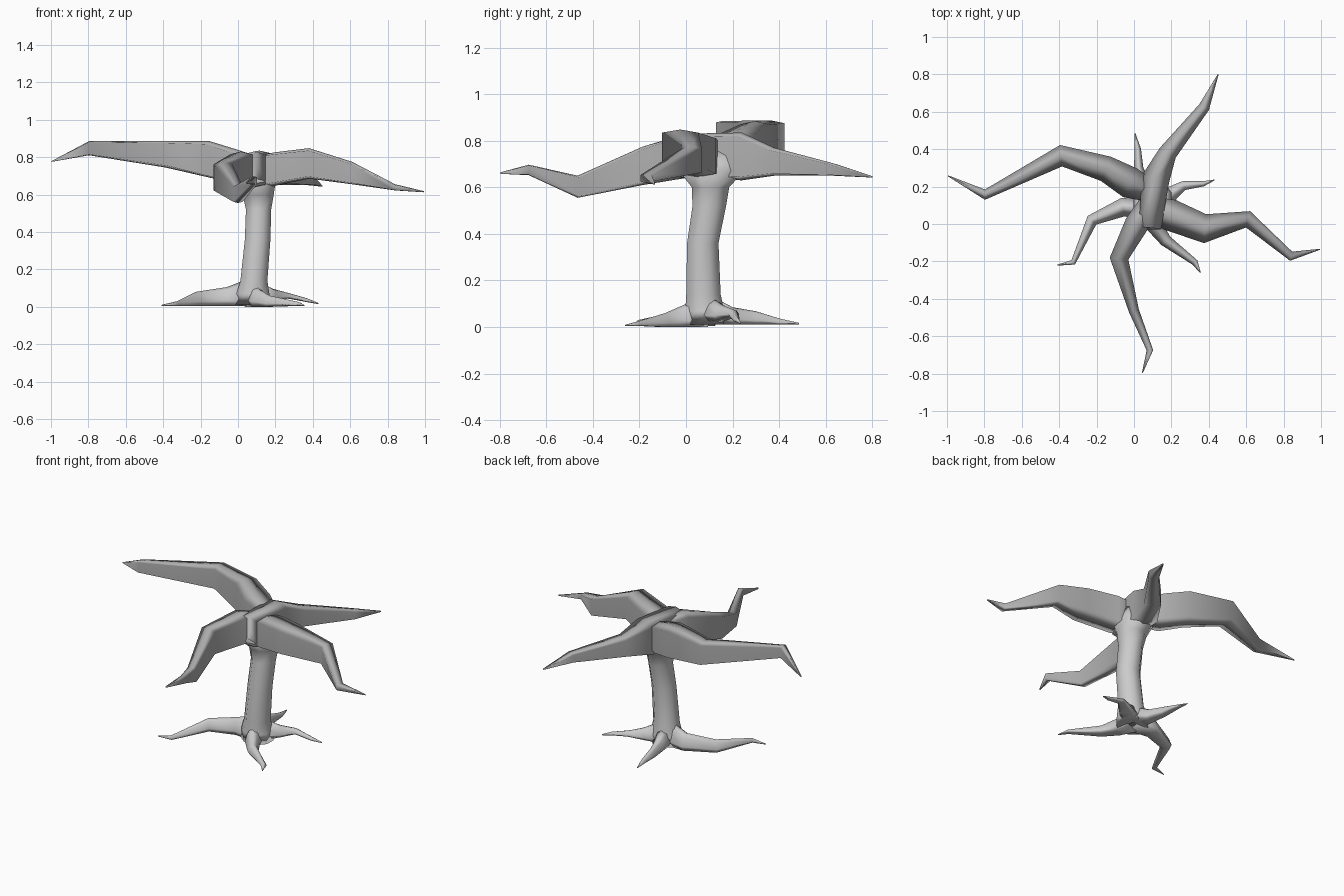
import bpy, bmesh, math
from mathutils import Vector


def grey(name, v):
    mat = bpy.data.materials.new(name)
    mat.diffuse_color = (v, v, v, 1)
    return mat


BARK = grey("bark", .66)
DARK_BARK = grey("dark_bark", .43)


def loft(name, rings, mat):
    """Skin a list of equally sized rings, cap both ends, shade soft."""
    bm = bmesh.new()
    loops = [[bm.verts.new(p) for p in r] for r in rings]
    n = len(rings[0])
    for a, b in zip(loops, loops[1:]):
        for i in range(n):
            j = (i + 1) % n
            bm.faces.new((a[i], a[j], b[j], b[i]))
    bm.faces.new(loops[0])
    bm.faces.new(loops[-1])
    bmesh.ops.recalc_face_normals(bm, faces=bm.faces)
    for f in bm.faces:
        f.smooth = True
    me = bpy.data.meshes.new(name)
    bm.to_mesh(me)
    bm.free()
    me.materials.append(mat)
    ob = bpy.data.objects.new(name, me)
    bpy.context.collection.objects.link(ob)
    # the big side walls dominate the soft shading
    mod = ob.modifiers.new("soft_shading", 'WEIGHTED_NORMAL')
    mod.mode = 'FACE_AREA'
    mod.weight = 90
    return ob


def limb(name, stations, section, mat):
    """Stations are (x, y, top z, bottom z, width) along a bent limb."""
    pts = [Vector((s[0], s[1])) for s in stations]
    rings = []
    for i, (x, y, top, bot, w) in enumerate(stations):
        d_in = (pts[i] - pts[max(i - 1, 0)]).normalized()
        d_out = (pts[min(i + 1, len(pts) - 1)] - pts[i]).normalized()
        d = (d_in + d_out).normalized()
        side = Vector((-d.y, d.x)) * w / 2
        mid, half = (top + bot) / 2, (top - bot) / 2
        rings.append([(x + side.x * u, y + side.y * u, mid + half * v)
                      for u, v in section])
    return loft(name, rings, mat)


# tall blade section for branches, low rounded section for roots
BLADE = [(1, .84), (0, 1), (-1, .84), (-1, -.86), (0, -1), (1, -.86)]
ROOT = [(1, -.4), (.55, .7), (0, 1), (-.55, .7), (-1, -.4), (-.7, -1), (.7, -1)]

# trunk: (x, y, z, x radius, y radius)
trunk = [(.08, .08, .01, .10, .09), (.08, .08, .07, .095, .09),
         (.085, .075, .14, .078, .08), (.105, .072, .36, .074, .073),
         (.11, .1, .52, .073, .078), (.108, .105, .6, .09, .087),
         (.10, .11, .67, .11, .15), (.095, .13, .78, .075, .11)]
loft("trunk", [[(x + rx * math.cos(a), y + ry * math.sin(a), z)
                for a in [math.tau * (k + .5) / 8 for k in range(8)]]
               for x, y, z, rx, ry in trunk], BARK)

# branches
branches = {
    "branch_left": [(.12, .16, .80, .66, .10), (-.02, .22, .845, .66, .17),
                    (-.15, .295, .885, .69, .14), (-.39, .365, .887, .745, .115),
                    (-.797, .157, .885, .81, .055), (-.995, .258, .78, .775, .005)],
    "branch_back": [(.085, -.02, .83, .64, .12), (.115, .24, .835, .63, .15),
                    (.18, .38, .77, .65, .10), (.375, .625, .705, .65, .06),
                    (.45, .80, .648, .642, .005)],
    "branch_right": [(.08, .1, .80, .66, .10), (.19, .05, .825, .645, .17),
                     (.38, -.025, .848, .685, .155), (.61, .025, .775, .655, .09),
                     (.84, -.172, .655, .622, .05), (.995, -.135, .618, .612, .005)],
    "branch_front": [(.09, .13, .80, .66, .10), (.015, 0, .83, .64, .13),
                     (-.08, -.185, .775, .61, .10), (0, -.465, .65, .555, .055),
                     (.085, -.675, .697, .652, .035), (.045, -.795, .665, .658, .005)],
}
for name, path in branches.items():
    limb(name, path, BLADE, DARK_BARK)

# roots
roots = {
    "root_left": [(.08, .08, .16, .005, .12), (-.06, .09, .105, .005, .10),
                  (-.225, .02, .08, .005, .065), (-.325, -.205, .03, .005, .03),
                  (-.41, -.22, .01, .005, .005)],
    "root_back": [(.08, .08, .15, .01, .13), (.05, .2, .085, .01, .08),
                  (.025, .3, .068, .012, .05), (.02, .4, .037, .012, .035),
                  (.005, .485, .018, .012, .005)],
    "root_right": [(.08, .08, .15, .01, .13), (.19, .155, .095, .03, .085),
                   (.265, .205, .075, .045, .05), (.37, .215, .045, .025, .028),
                   (.43, .235, .02, .014, .005)],
    "root_front": [(.08, .08, .15, .0, .13), (.11, -.01, .095, .0, .09),
                   (.17, -.09, .06, .0, .065), (.325, -.205, .025, .005, .035),
                   (.355, -.26, .01, .005, .005)],
}
for name, path in roots.items():
    limb(name, path, ROOT, BARK)
